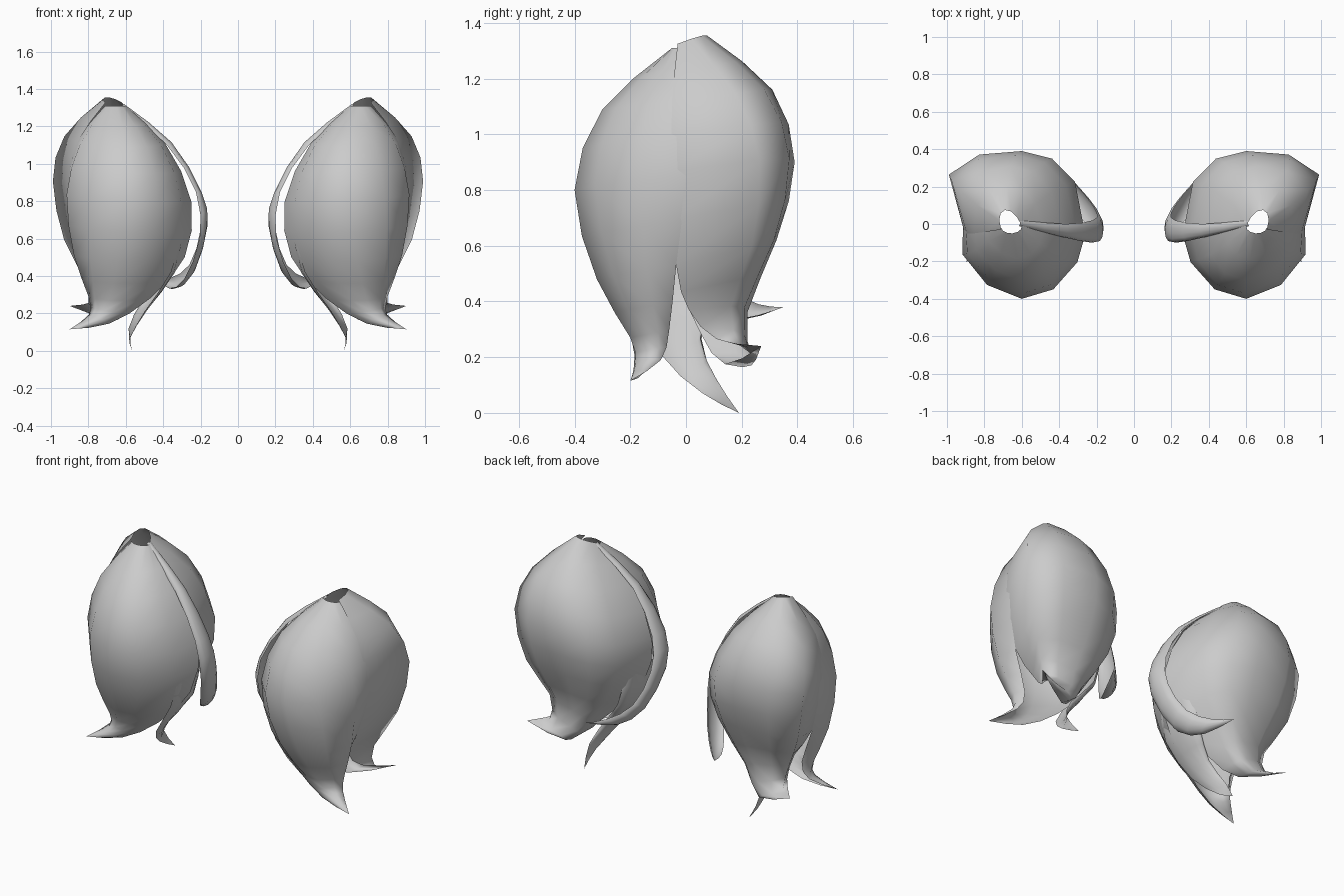
import bpy, bmesh, math
from mathutils import Vector

if "Cube" in bpy.data.objects:
    bpy.data.objects.remove(bpy.data.objects["Cube"])


def spline(points, steps):
    """Smooth path through the guide points."""
    p = [Vector(q) for q in points]
    p = [2 * p[0] - p[1]] + p + [2 * p[-1] - p[-2]]
    out = []
    for i in range(1, len(p) - 2):
        a, b, c, d = p[i - 1:i + 3]
        for s in range(steps):
            t = s / steps
            out.append(0.5 * (2 * b + (c - a) * t + (2 * a - 5 * b + 4 * c - d) * t * t
                              + (3 * b - a - 3 * c + d) * t ** 3))
    return out + [p[-2]]


def lock(name, left, middle, right, bulge=(0, 0, 0), power=1.0, steps=2, across=6):
    """Curved sheet lofted over two edge guides and a middle guide, mirrored in x.
    bulge pushes the right half sideways, power sets how square the section is."""
    bm = bmesh.new()
    rows = []
    guides = list(zip(spline(left, steps), spline(middle, steps), spline(right, steps)))
    for i, (l, m, r) in enumerate(guides):
        c, h = (l + r) / 2, (r - l) / 2
        d = m - c
        u = i / (len(guides) - 1)
        push = Vector(bulge) * math.sin(math.pi * u ** 0.8)
        e = 1 + (power - 1) * math.sin(math.pi * u)
        row = []
        for k in range(across + 1):
            t = math.pi * k / across
            co, si = math.cos(t), max(math.sin(t), 0)
            side = 2.6 * si * co * co if co < 0 else 0
            row.append(bm.verts.new(c - h * co + d * si ** e + push * side))
        rows.append(row)
    for a, b in zip(rows, rows[1:]):
        for k in range(across):
            bm.faces.new((a[k], b[k], b[k + 1], a[k + 1]))
    bmesh.ops.remove_doubles(bm, verts=bm.verts, dist=0.0005)
    mesh = bpy.data.meshes.new(name)
    bm.to_mesh(mesh)
    bm.free()
    mesh.shade_smooth()
    ob = bpy.data.objects.new(name, mesh)
    bpy.context.collection.objects.link(ob)
    mod = ob.modifiers.new("Mirror", 'MIRROR')
    mod.use_mirror_merge = False
    return ob


# Front lock, flicking outwards at the bottom
tip = (.90, -.20, .115)
lock("front_lock",
     [(.60, -.01, 1.31), (.39, -.03, 1.11), (.25, -.02, .80), (.285, -.06, .50),
      (.47, -.11, .28), (.69, -.15, .145), tip],
     [(.65, -.05, 1.31), (.60, -.30, 1.09), (.60, -.40, .80), (.64, -.32, .48),
      (.69, -.20, .27), (.75, -.18, .18), tip],
     [(.71, -.02, 1.31), (.86, -.02, 1.12), (.915, .0, .85), (.84, -.035, .53),
      (.75, -.06, .30), (.78, -.09, .19), tip],
     bulge=(.04, .025, 0), power=1.08)

# Back lock, wrapping round the outside, flicking outwards
tip = (.90, .27, .24)
lock("back_lock",
     [(.60, -.01, 1.31), (.39, -.03, 1.10), (.262, -.05, .80), (.32, -.03, .50),
      (.51, .05, .29), (.65, .14, .175), tip],
     [(.69, .075, 1.355), (.66, .31, 1.16), (.60, .39, .90), (.59, .325, .62),
      (.62, .22, .36), (.69, .24, .19), tip],
     [(.71, -.03, 1.325), (.855, -.05, 1.12), (.905, -.05, .87), (.84, -.035, .53),
      (.75, .01, .37), (.77, .11, .265), tip],
     bulge=(.125, .04, 0), power=.62)

# Inner crescent lock, curling round to the back
tip = (.44, .35, .38)
lock("crescent_lock",
     [(.62, -.01, 1.31), (.38, -.07, 1.10), (.225, -.10, .85), (.205, -.07, .60),
      (.29, .04, .38), (.37, .18, .335), tip],
     [(.61, .0, 1.32), (.355, -.04, 1.115), (.195, -.05, .85), (.163, -.02, .67),
      (.23, .08, .43), (.33, .21, .345), tip],
     [(.61, .02, 1.31), (.365, .0, 1.10), (.22, .02, .85), (.20, .06, .65),
      (.26, .15, .46), (.36, .26, .39), tip])

# Low lock, hanging from the inner side
tip = (.565, .19, .0)
lock("low_lock",
     [(.30, -.14, .65), (.36, -.15, .42), (.50, -.09, .21), (.575, .06, .07), tip],
     [(.29, -.02, .65), (.34, .0, .42), (.48, .01, .24), (.58, .09, .09), tip],
     [(.33, .10, .65), (.39, .11, .42), (.51, .05, .27), (.585, .11, .12), tip])
